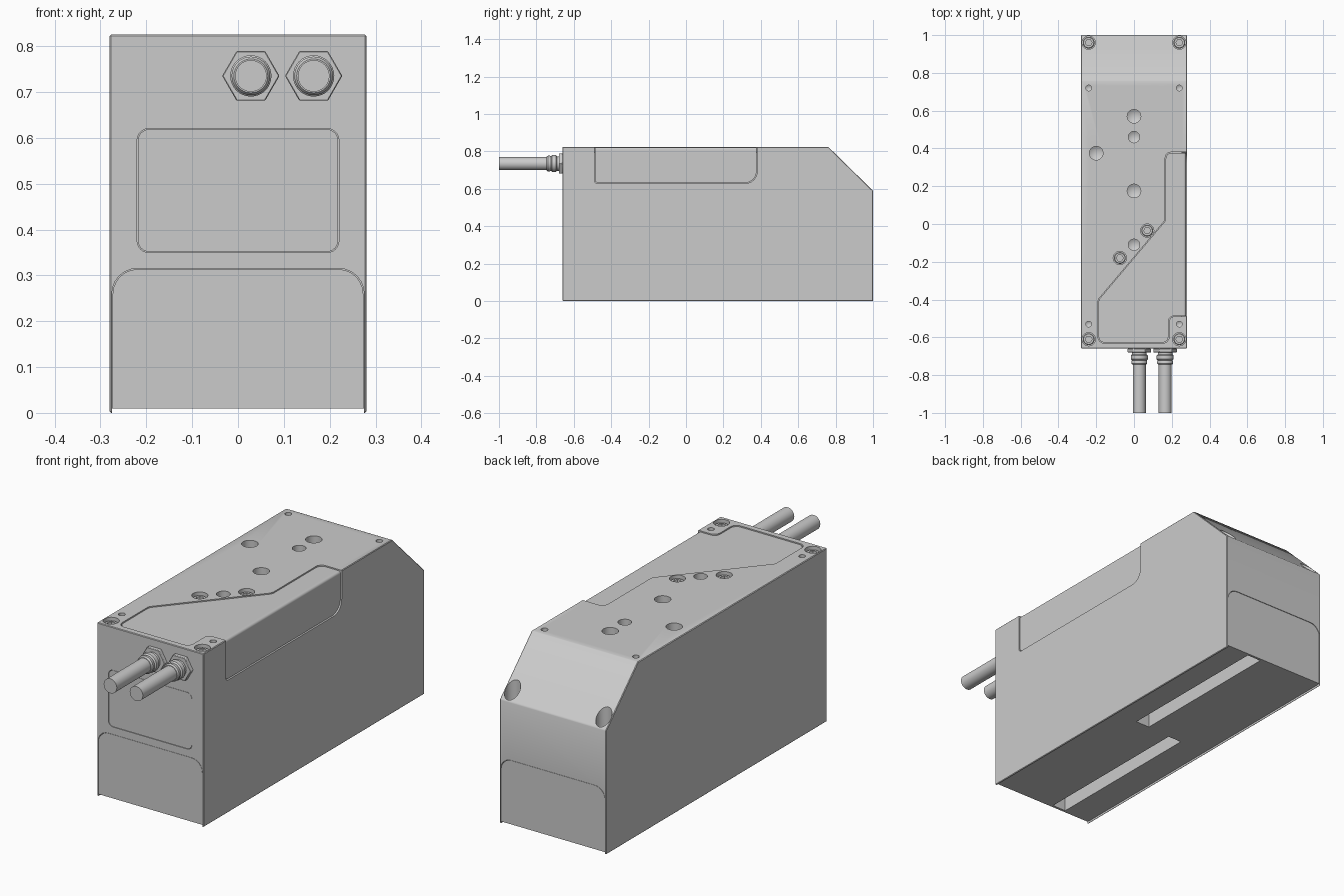
import bpy, bmesh, math
from mathutils import Vector

if "Cube" in bpy.data.objects:
    bpy.data.objects.remove(bpy.data.objects["Cube"])


def finish(name, bm):
    bmesh.ops.recalc_face_normals(bm, faces=bm.faces)
    me = bpy.data.meshes.new(name)
    bm.to_mesh(me)
    bm.free()
    ob = bpy.data.objects.new(name, me)
    bpy.context.collection.objects.link(ob)
    return ob


def activate(ob):
    bpy.ops.object.select_all(action='DESELECT')
    ob.select_set(True)
    bpy.context.view_layer.objects.active = ob


def boolean(ob, tool, op='DIFFERENCE'):
    mod = ob.modifiers.new(op, 'BOOLEAN')
    mod.operation, mod.object, mod.solver = op, tool, 'EXACT'
    activate(ob)
    bpy.ops.object.modifier_apply(modifier=mod.name)
    bpy.data.objects.remove(tool)


def prism(name, pts, axis, a, b):
    """Extrude a 2D outline along an axis from a to b."""
    place = {'x': lambda u, v, w: (w, u, v),
             'y': lambda u, v, w: (u, w, v),
             'z': lambda u, v, w: (u, v, w)}[axis]
    bm = bmesh.new()
    ends = [[bm.verts.new(place(u, v, w)) for u, v in pts] for w in (a, b)]
    n = len(pts)
    for ring in ends:
        bm.faces.new(ring)
    for i in range(n):
        j = (i + 1) % n
        bm.faces.new((ends[0][i], ends[0][j], ends[1][j], ends[1][i]))
    return finish(name, bm)


def lathe(name, profile, loc, axis='z', steps=32):
    """Spin (radius, height) points round a z or y axis through loc."""
    up = Vector((0, 0, 1)) if axis == 'z' else Vector((0, 1, 0))
    bm = bmesh.new()
    vs = [bm.verts.new(Vector(loc) + Vector((r, 0, 0)) + up * h) for r, h in profile]
    es = [bm.edges.new(p) for p in zip(vs, vs[1:])]
    bmesh.ops.spin(bm, geom=vs + es, cent=loc, axis=up, angle=math.tau, steps=steps)
    bmesh.ops.remove_doubles(bm, verts=bm.verts, dist=1e-5)
    return finish(name, bm)


def rect(u0, v0, u1, v1):
    return [(u0, v0), (u1, v0), (u1, v1), (u0, v1)]


def hexagon(cx, cy, r):
    return [(cx + r * math.cos(k * math.pi / 3), cy + r * math.sin(k * math.pi / 3)) for k in range(6)]


def outline(pts, radii, inset=0.0, steps=6):
    """Inset a counter-clockwise outline and round its corners."""
    P = [Vector(p) for p in pts]
    n, Q, out = len(P), [], []
    for i in range(n):
        d1, d2 = (P[i] - P[i - 1]).normalized(), (P[(i + 1) % n] - P[i]).normalized()
        n1, n2 = Vector((-d1.y, d1.x)), Vector((-d2.y, d2.x))
        Q.append(P[i] + (n1 + n2) * inset / (1 + n1.dot(n2)))
    for i, r in enumerate(radii):
        p = Q[i]
        if r == 0:
            out.append(tuple(p))
            continue
        a = (Q[i - 1] - p).normalized()
        b = (Q[(i + 1) % n] - p).normalized()
        half = a.angle(b) / 2
        c = p + (a + b).normalized() * r / math.sin(half)
        t = r / math.tan(half)
        va, vb = p + a * t - c, p + b * t - c
        sweep = va.angle(vb)
        for k in range(steps + 1):
            f = k / steps
            out.append(tuple(c + (va * math.sin((1 - f) * sweep) + vb * math.sin(f * sweep)) / math.sin(sweep)))
    return out


# Main housing with chamfered rear and a shallow recessed underside
housing = prism('housing', [(-.66, 0), (1, 0), (1, .59), (.76, .825), (-.66, .825)], 'x', -.28, .28)
bev = housing.modifiers.new('bevel', 'BEVEL')
bev.width, bev.segments = .003, 1
activate(housing)
bpy.ops.object.modifier_apply(modifier='bevel')
boolean(housing, prism('cut', rect(-.275, -.1, .275, .01), 'y', -1.1, 1.1))

# Cable slots in the underside
for x0, x1, y0, y1 in ((.07, .145, .19, .99), (-.13, -.057, -.65, .18)):
    boolean(housing, prism('cut', rect(x0, y0, x1, y1), 'z', -.1, .09))

# Lower end panels and the front access panel
lower, lower_r = rect(-.275, -.02, .275, .315), (0, 0, .055, .055)
access, access_r = rect(-.22, .35, .22, .62), (.025,) * 4
for name, pts, rad, face, out in (('front_lower_panel', lower, lower_r, -.66, -1),
                                  ('rear_lower_panel', lower, lower_r, 1.0, 1),
                                  ('front_access_panel', access, access_r, -.66, -1)):
    boolean(housing, prism('cut', outline(pts, rad), 'y', face - out * .012, face + out * .1))
    panel = prism(name, outline(pts, rad, .0015), 'y', face - out * .013, face - out * .001)
    boolean(panel, prism('cut', rect(-.4, -.2, .4, .01), 'y', -1.1, 1.1))

# Wrap-over cover on the top and right side
top = [(.3, -.49), (.3, .38), (.165, .38), (.165, .02), (-.19, -.40), (-.19, -.63), (.185, -.63), (.185, -.49)]
top_r = (0, 0, .03, .04, .03, .03, .03, .03)
side, side_r = rect(-.49, .63, .38, .93), (.015, .06, 0, 0)
boolean(housing, prism('cut', outline(top, top_r), 'z', .795, 1))
boolean(housing, prism('cut', outline(side, side_r), 'x', .255, .4))
cover = prism('cable_cover', outline(top, top_r, .003), 'z', .794, .85)
boolean(cover, prism('side', outline(side, side_r, .003), 'x', .254, .29), 'UNION')
limit = outline(rect(-.3, .5, .275, .821), (0, 0, .012, 0))
boolean(cover, prism('limit', limit, 'y', -.8, .8), 'INTERSECT')

# Conical-bottomed holes in the top
holes = [(0, .57, .036), (0, .46, .03), (-.2, .375, .036), (0, .175, .036), (0, -.11, .03)]
holes += [(s * .24, y, .015) for s in (-1, 1) for y in (.72, -.53)]
for x, y, r in holes:
    boolean(housing, lathe('cut', [(0, .1), (r, .1), (r, -2 * r), (0, -2.6 * r)], (x, y, .825)))

# Counterbored socket screws
screws = [(-.24, -.61, .812), (.24, -.61, .812), (.07, -.035, .812), (-.075, -.18, .812),
          (-.24, .96, .55), (.24, .96, .55)]
for x, y, z in screws:
    boolean(housing, lathe('cut', [(0, .5), (.035, .5), (.035, -.04), (0, -.04)], (x, y, z)))
    head = lathe('socket_screw', [(0, 0), (.027, 0), (.031, -.004), (.031, -.041), (0, -.041)], (x, y, z))
    boolean(head, prism('cut', hexagon(x, y, .018), 'z', z - .025, z + .1))

# Cable glands and cables on the front
for x in (.028, .165):
    nut = prism('gland_nut', hexagon(x, .735, .0625), 'y', -.66, -.68)
    nut_bevel = nut.modifiers.new('bevel', 'BEVEL')
    nut_bevel.width, nut_bevel.segments = .002, 1
    lathe('gland_collar', [(0, -.675), (.039, -.675), (.039, -.69), (.045, -.696), (.045, -.716), (.039, -.722),
                           (.042, -.728), (.042, -.738), (.037, -.745), (0, -.745)], (x, 0, .735), 'y')
    lathe('cable', [(0, -.74), (.0345, -.74), (.0345, -1), (0, -1)], (x, 0, .735), 'y')

for ob in bpy.context.scene.objects:
    activate(ob)
    bpy.ops.object.shade_smooth_by_angle(angle=math.radians(30))
